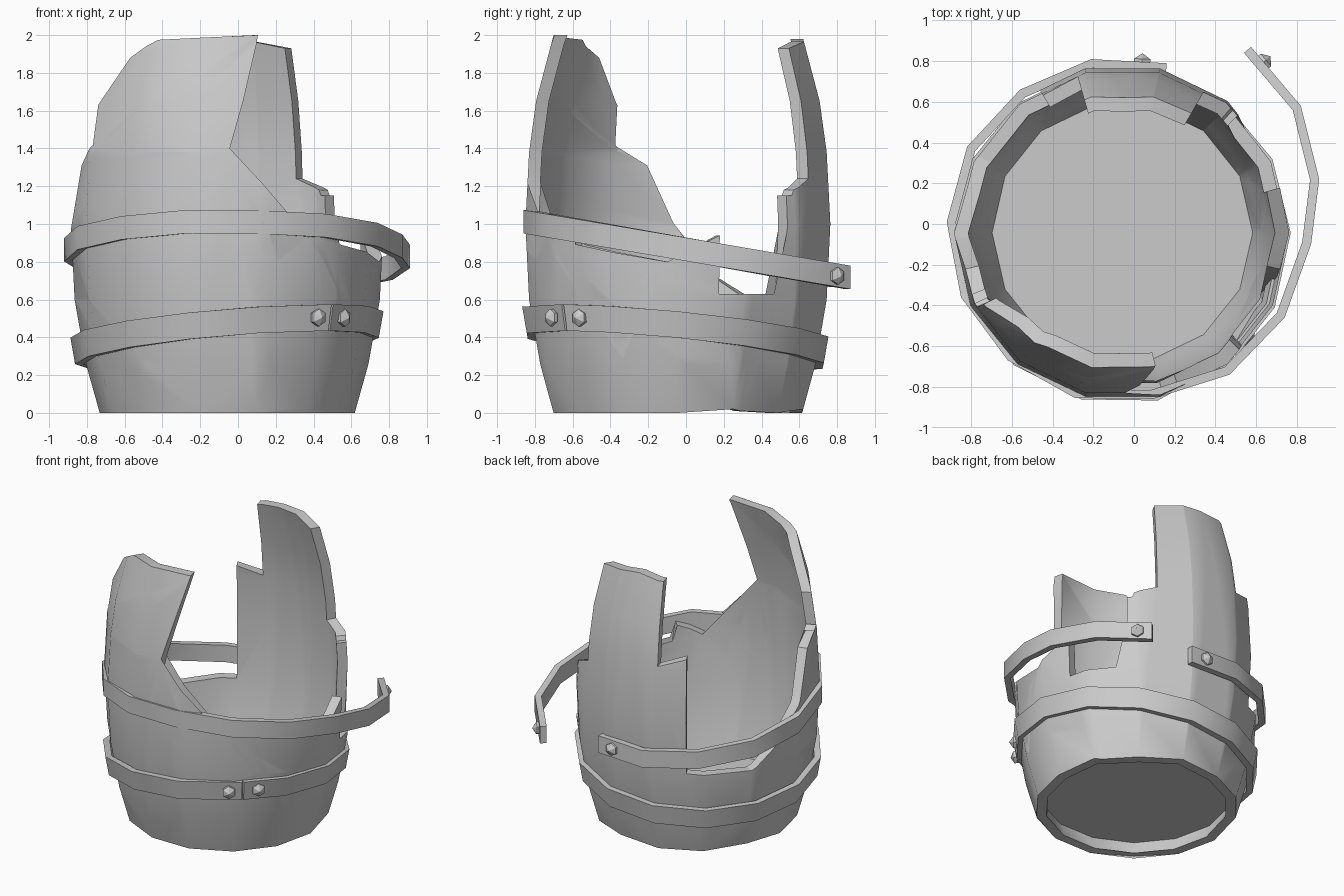
import bpy, bmesh, math
from mathutils import Vector, Matrix

if "Cube" in bpy.data.objects:
    bpy.data.objects.remove(bpy.data.objects["Cube"], do_unlink=True)

SIDES = 14
STEP = 2 * math.pi / SIDES
CENTRE = Vector((-0.057, -0.043, 0))
WALL = 0.07
PROFILE = [(0, .675), (.26, .748), (.6, .808), (1, .828), (1.38, .808), (1.65, .77), (2, .675)]

grey = bpy.data.materials.new("plain_grey")
grey.use_nodes = True
grey.diffuse_color = (0.6, 0.6, 0.6, 1)
grey.node_tree.nodes["Principled BSDF"].inputs["Base Color"].default_value = (0.6, 0.6, 0.6, 1)


def finish(bm, name):
    bmesh.ops.recalc_face_normals(bm, faces=bm.faces[:])
    mesh = bpy.data.meshes.new(name)
    bm.to_mesh(mesh)
    bm.free()
    mesh.materials.append(grey)
    ob = bpy.data.objects.new(name, mesh)
    bpy.context.scene.collection.objects.link(ob)
    bpy.ops.object.select_all(action='DESELECT')
    ob.select_set(True)
    bpy.context.view_layer.objects.active = ob
    bpy.ops.object.shade_smooth_by_angle(angle=math.radians(32))


def bulge(z):
    """Barrel radius at a height."""
    for (z0, r0), (z1, r1) in zip(PROFILE, PROFILE[1:]):
        if z <= z1:
            return r0 + (r1 - r0) * (z - z0) / (z1 - z0)
    return PROFILE[-1][1]


def on_barrel(a, z, r):
    """Point on the many-sided barrel at angle a."""
    off = a - (math.floor(a / STEP) + 0.5) * STEP
    r *= math.cos(STEP / 2) / math.cos(off)
    return CENTRE + Vector((r * math.cos(a), r * math.sin(a), z))


# Broken wall: unrolled outline (degrees, height), cut at the facets, then wrapped
BREAK = [(30, .63), (45.5, .63), (45.5, 1.15), (48, 1.15), (49, 1.18), (60, 1.24), (60, 1.93),
         (77, 1.965), (90, 1.98), (106, 1.96), (106, 1.39), (120, 1.45), (120, .62), (152, .61),
         (165, .72), (177, .92), (182, 1.01), (193, 1.31), (207, 1.38), (207.3, 1.63),
         (222, 1.88), (237, 1.975), (257, 1.985), (284, 2), (271, 1.4), (265.4, 1.06), (266, .94),
         (270, .81), (284, .86), (290, .81), (302, .93), (315, 1), (316.5, .88), (317, .56),
         (330, .42), (337, .29), (339, .4), (343, .56), (347, .73), (356, .8), (376, .94),
         (376, .63), (390, .63)]
outline = [(math.radians(a), z) for a, z in BREAK]
outline.append((math.radians(390), .01))
outline += [(k * STEP, .02 if k % 3 == 0 else 0) for k in range(15, 1, -1)]
outline.append((math.radians(30), .01))

bm = bmesh.new()
bm.faces.new([bm.verts.new((a, 0, z)) for a, z in outline])
bmesh.ops.triangulate(bm, faces=bm.faces[:], ngon_method='EAR_CLIP')
cuts = [((k * STEP, 0, 0), (1, 0, 0)) for k in range(2, 16)]
cuts += [((0, 0, z), (0, 0, 1)) for z, r in PROFILE[1:-1]]
for co, no in cuts:
    bmesh.ops.bisect_plane(bm, geom=bm.verts[:] + bm.edges[:] + bm.faces[:],
                           plane_co=co, plane_no=no, dist=1e-5)
for v in bm.verts:
    v.co = on_barrel(v.co.x, v.co.z, bulge(v.co.z))
bmesh.ops.remove_doubles(bm, verts=bm.verts[:], dist=1e-4)

# Inner skin: a copy drawn in towards the axis, joined along the broken rim
outer = bm.verts[:]
rim = [e for e in bm.edges if e.is_boundary]
twin = bmesh.ops.duplicate(bm, geom=outer + bm.edges[:] + bm.faces[:])["vert_map"]
for e in rim:
    a, b = e.verts
    bm.faces.new((a, b, twin[b], twin[a]))
for v in outer:
    s = WALL / bulge(v.co.z)
    twin[v].co -= (v.co - CENTRE).to_2d().to_3d() * s
finish(bm, "broken_barrel_wall")

# Floor disc
bm = bmesh.new()
bmesh.ops.create_cone(bm, cap_ends=True, segments=SIDES, radius1=.64, radius2=.645, depth=.03,
                      matrix=Matrix.Translation(CENTRE + Vector((0, 0, .11)))
                      @ Matrix.Rotation(math.pi / 2, 4, 'Z'))
finish(bm, "barrel_floor")


def band(name, lower, upper, thick):
    """Metal strip between two outer edge paths, thickened inwards."""
    bm = bmesh.new()
    n = len(lower)
    rings = []
    for i in range(n):
        before = (lower[i] - lower[max(i - 1, 0)]).to_2d()
        after = (lower[min(i + 1, n - 1)] - lower[i]).to_2d()
        t = (before.normalized() + after.normalized()).normalized()
        inward = Vector((-t.y, t.x, 0)) * thick
        pts = (lower[i], upper[i], upper[i] + inward, lower[i] + inward)
        rings.append([bm.verts.new(p) for p in pts])
    for p, q in zip(rings, rings[1:]):
        for j in range(4):
            k = (j + 1) % 4
            bm.faces.new((p[j], p[k], q[k], q[j]))
    bm.faces.new(rings[0])
    bm.faces.new(rings[-1])
    finish(bm, name)


def bolt(name, pos, outward):
    """Six-sided bolt head with a pointed cap."""
    bm = bmesh.new()
    turn = Matrix.Translation(pos) @ Vector(outward).to_track_quat('Z', 'Y').to_matrix().to_4x4()
    for r1, r2, depth, z in ((.046, .046, .02, .004), (.046, 0, .028, .028)):
        bmesh.ops.create_cone(bm, cap_ends=True, segments=6, radius1=r1, radius2=r2, depth=depth,
                              matrix=turn @ Matrix.Translation((0, 0, z)))
    finish(bm, name)


# Lower hoop: tilted, hugging the wall, with a small gap between its ends
def lower_point(a, drop):
    x, y = .81 * math.cos(a), .81 * math.sin(a)
    z = .468 + .086 * x - .1 * y - drop
    return on_barrel(a, z, bulge(z) + .044) + Vector((-.014, 0, 0))


start = math.radians(-46.5)
angles = [start] + [k * STEP for k in range(-1, 12)] + [start + 2 * math.pi - .015]
band("lower_hoop", [lower_point(a, .14) for a in angles],
     [lower_point(a, 0) for a in angles], .045)
for side, deg in (("right", -53.5), ("left", -39.5)):
    a = math.radians(deg)
    bolt("lower_bolt_" + side, lower_point(a, .07), (math.cos(a), math.sin(a), 0))

# Upper hoop: sprung open, its loose end swinging away from the wall
PATH = [(.16, .79), (-.21, .81), (-.56, .66), (-.82, .38), (-.92, .01), (-.85, -.36),
        (-.62, -.67), (-.29, -.855), (.09, -.86), (.47, -.74), (.74, -.46), (.87, -.1),
        (.91, .22), (.82, .58), (.575, .87)]


def hoop_height(y):
    return 1.01 - .17 * (y + .85)


band("upper_hoop", [Vector((x, y, hoop_height(y) - .062)) for x, y in PATH],
     [Vector((x, y, hoop_height(y) + .062)) for x, y in PATH], .045)
bolt("upper_bolt_fixed", Vector((.04, .797, .73)), (.05, 1, 0))
bolt("upper_bolt_loose", Vector((.638, .797, .725)), (.76, .65, 0))
